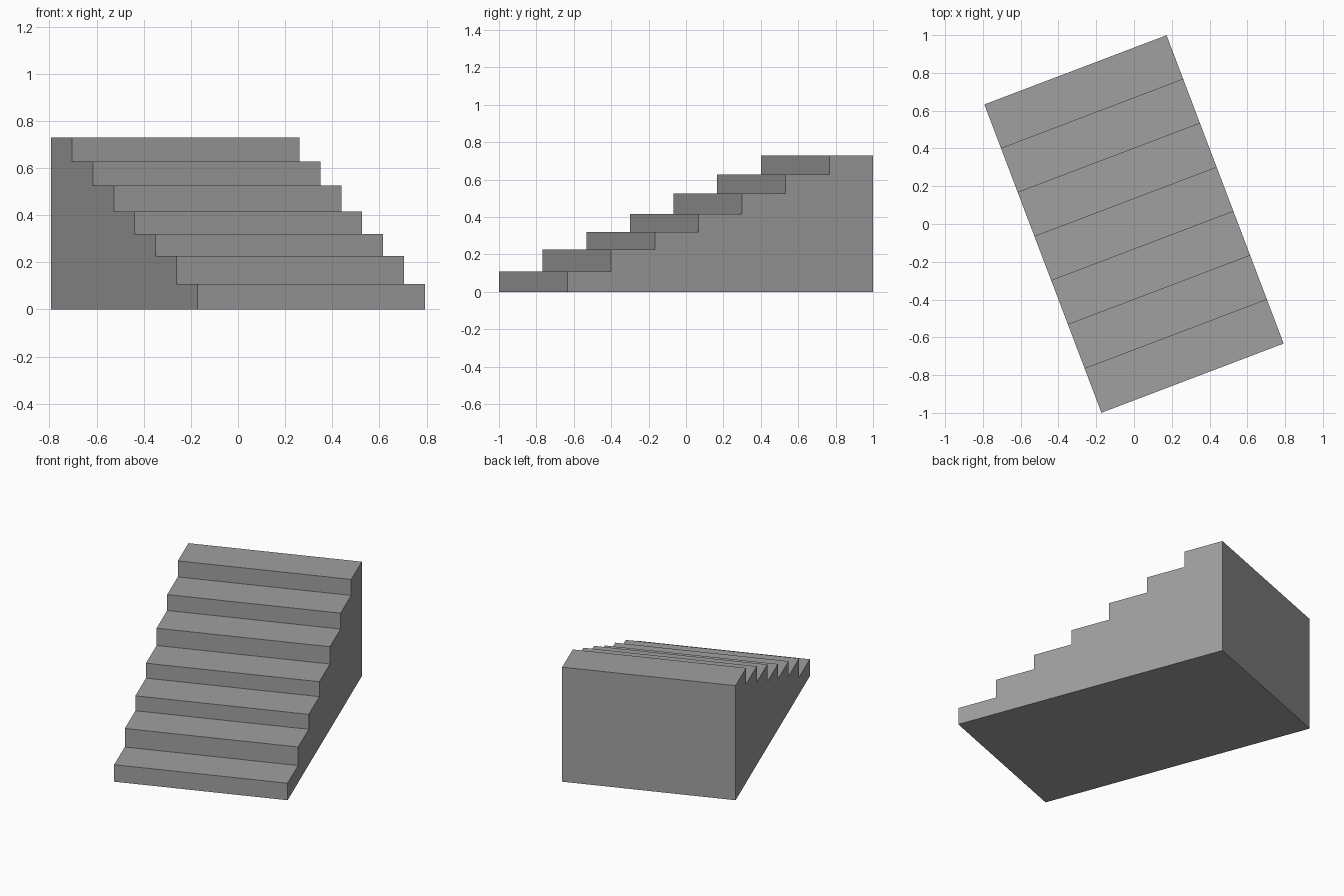
import bpy
import bmesh
from math import radians
from mathutils import Matrix

cube = bpy.data.objects.get("Cube")
if cube:
    bpy.data.objects.remove(cube, do_unlink=True)

WIDTH, LENGTH, TURN = 1.032, 1.746, radians(20.8)
TREAD_HEIGHTS = [0.108, 0.226, 0.321, 0.416, 0.526, 0.627, 0.729]

# Plain grey stone
stone = bpy.data.materials.new("grey stone")
stone.use_nodes = True
colour = (0.35, 0.35, 0.35, 1)
stone.diffuse_color = colour
stone.node_tree.nodes["Principled BSDF"].inputs["Base Color"].default_value = colour

# Stepped side profile, from the front foot up to the back and down
depth = LENGTH / len(TREAD_HEIGHTS)
profile = [(-LENGTH / 2, 0)]
for i, height in enumerate(TREAD_HEIGHTS):
    y = -LENGTH / 2 + i * depth
    profile += [(y, height), (y + depth, height)]
profile.append((LENGTH / 2, 0))

# Solid staircase: extrude the profile across its width, then turn it
bm = bmesh.new()
side = bm.faces.new([bm.verts.new((-WIDTH / 2, y, z)) for y, z in profile])
swept = bmesh.ops.extrude_face_region(bm, geom=[side], use_keep_orig=True)
moved = [v for v in swept["geom"] if isinstance(v, bmesh.types.BMVert)]
bmesh.ops.translate(bm, verts=moved, vec=(WIDTH, 0, 0))
bmesh.ops.recalc_face_normals(bm, faces=bm.faces)
bmesh.ops.rotate(bm, verts=bm.verts, matrix=Matrix.Rotation(TURN, 3, "Z"))

mesh = bpy.data.meshes.new("staircase")
bm.to_mesh(mesh)
bm.free()
mesh.materials.append(stone)
bpy.context.collection.objects.link(bpy.data.objects.new("staircase", mesh))
